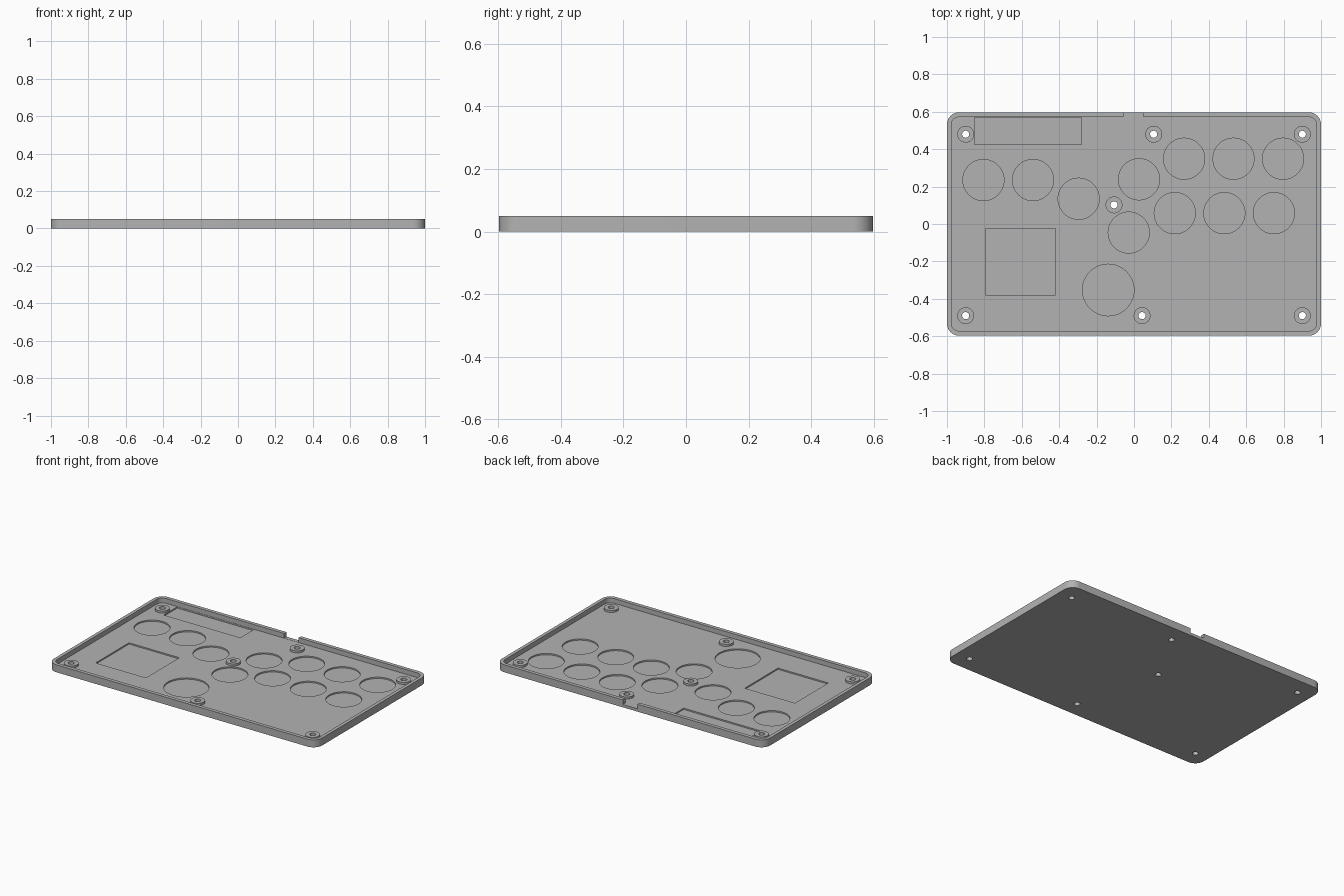
import bpy
import bmesh
from math import cos, sin, pi

cube = bpy.data.objects.get("Cube")
if cube:
    bpy.data.objects.remove(cube, do_unlink=True)

HEIGHT, FLOOR, RECESS, BOSS_TOP = 0.05, 0.018, 0.009, 0.032

grey = bpy.data.materials.new("plain grey")
grey.use_nodes = True
grey.diffuse_color = (0.45, 0.45, 0.45, 1)
grey.node_tree.nodes["Principled BSDF"].inputs["Base Color"].default_value = (0.45, 0.45, 0.45, 1)


def circle(x, y, r, n=48):
    return [(x + r * cos(2 * pi * i / n), y + r * sin(2 * pi * i / n)) for i in range(n)]


def rectangle(x0, x1, y0, y1):
    return [(x0, y0), (x1, y0), (x1, y1), (x0, y1)]


def rounded(hx, hy, r, n=10):
    points = []
    for k, (sx, sy) in enumerate([(1, 1), (-1, 1), (-1, -1), (1, -1)]):
        for i in range(n + 1):
            a = (k + i / n) * pi / 2
            points.append((sx * (hx - r) + r * cos(a), sy * (hy - r) + r * sin(a)))
    return points


def prisms(name, outlines, z0, z1):
    """One object made of upright prisms, one for each outline."""
    bm = bmesh.new()
    for outline in outlines:
        low = [bm.verts.new((x, y, z0)) for x, y in outline]
        high = [bm.verts.new((x, y, z1)) for x, y in outline]
        bm.faces.new(low[::-1])
        bm.faces.new(high)
        for i in range(len(low)):
            j = (i + 1) % len(low)
            bm.faces.new((low[i], low[j], high[j], high[i]))
    mesh = bpy.data.meshes.new(name)
    bm.to_mesh(mesh)
    bm.free()
    mesh.materials.append(grey)
    obj = bpy.data.objects.new(name, mesh)
    bpy.context.collection.objects.link(obj)
    return obj


def activate(obj):
    bpy.ops.object.select_all(action="DESELECT")
    obj.select_set(True)
    bpy.context.view_layer.objects.active = obj


def cut(target, cutter):
    cutter.hide_render = True
    mod = target.modifiers.new("cut", "BOOLEAN")
    mod.operation = "DIFFERENCE"
    mod.solver = "EXACT"
    mod.object = cutter
    activate(target)
    bpy.ops.object.modifier_apply(modifier=mod.name)


# Tray with rounded corners, hollowed to leave a floor and a thin wall
tray = prisms("tray", [rounded(1, 0.597, 0.065)], 0, HEIGHT)
cavity = prisms("cavity_cutter", [rounded(0.977, 0.572, 0.042)], FLOOR, 0.1)

# Shallow round button recesses, one large, plus two rectangular ones
buttons = [(-0.805, 0.235), (-0.54, 0.235), (-0.296, 0.135), (0.027, 0.239),
           (0.268, 0.349), (0.532, 0.349), (0.797, 0.349), (-0.028, -0.046),
           (0.218, 0.058), (0.483, 0.058), (0.748, 0.058)]
outlines = [circle(x, y, 0.11) for x, y in buttons]
outlines.append(circle(-0.138, -0.353, 0.138))
outlines.append(rectangle(-0.795, -0.42, -0.38, -0.025))
outlines.append(rectangle(-0.852, -0.28, 0.425, 0.57))
recesses = prisms("recess_cutter", outlines, RECESS, 0.04)

# Cable notch in the back wall
notch = prisms("notch_cutter", [rectangle(-0.056, 0.052, 0.55, 0.65)], FLOOR + 0.001, 0.1)

# Screw standoffs with holes through the floor
screws = [(-0.9, 0.48), (0.105, 0.48), (0.9, 0.48), (-0.107, 0.102),
          (-0.9, -0.49), (0.043, -0.49), (0.9, -0.49)]
standoffs = prisms("screw_standoffs", [circle(x, y, 0.045, 32) for x, y in screws],
                   FLOOR - 0.002, BOSS_TOP)
holes = prisms("hole_cutter", [circle(x, y, 0.019, 24) for x, y in screws], -0.05, 0.1)

for cutter in (cavity, recesses, notch, holes):
    cut(tray, cutter)
cut(standoffs, holes)

for cutter in (cavity, recesses, notch, holes):
    bpy.data.objects.remove(cutter, do_unlink=True)

for obj in (tray, standoffs):
    activate(obj)
    bpy.ops.object.shade_smooth_by_angle()
